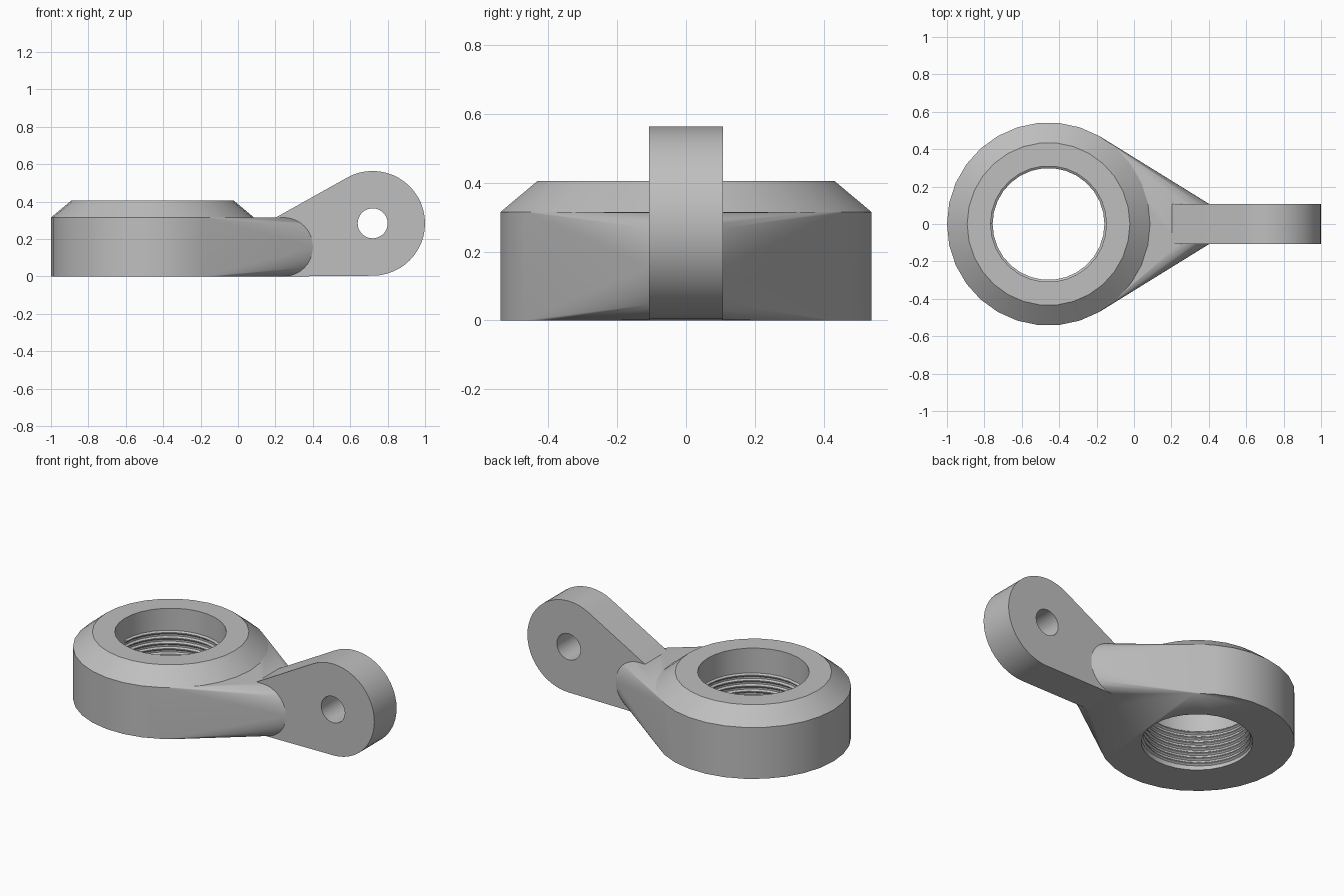
import bpy, bmesh
from math import sin, cos, tau, radians

if "Cube" in bpy.data.objects:
    bpy.data.objects.remove(bpy.data.objects["Cube"], do_unlink=True)

CX = -0.457                    # axis of the ring
RING_R, RING_H = 0.543, 0.315  # straight wall of the ring
TOP_R, TOP_H = 0.435, 0.405    # chamfered collar
BORE_R = 0.31
SIDES = 30
HALF_W = 0.108                 # half thickness of the lug

grey = bpy.data.materials.new("plain grey")
grey.use_nodes = True
colour = (0.52, 0.52, 0.52, 1)
grey.diffuse_color = colour
grey.node_tree.nodes["Principled BSDF"].inputs["Base Color"].default_value = colour


def make(name, bm):
    bmesh.ops.recalc_face_normals(bm, faces=bm.faces)
    mesh = bpy.data.meshes.new(name)
    bm.to_mesh(mesh)
    bm.free()
    mesh.materials.append(grey)
    ob = bpy.data.objects.new(name, mesh)
    bpy.context.collection.objects.link(ob)
    return ob


def upright(r, z, n=SIDES):
    return [(CX + r * cos(tau * i / n), r * sin(tau * i / n), z) for i in range(n)]


def crosswise(x, z, r, y, n=48):
    return [(x + r * cos(tau * i / n), y, z + r * sin(tau * i / n)) for i in range(n)]


def hull(name, points):
    bm = bmesh.new()
    for p in points:
        bm.verts.new(p)
    res = bmesh.ops.convex_hull(bm, input=bm.verts)
    spare = {v for v in res["geom_interior"] + res["geom_unused"]
             if isinstance(v, bmesh.types.BMVert)}
    bmesh.ops.delete(bm, geom=list(spare), context="VERTS")
    bmesh.ops.dissolve_limit(bm, angle_limit=radians(0.1), verts=bm.verts, edges=bm.edges)
    return make(name, bm)


def cut(target, cutter):
    cutter.hide_render = True
    mod = target.modifiers.new("hole", "BOOLEAN")
    mod.operation, mod.solver, mod.object = "DIFFERENCE", "EXACT", cutter
    bpy.context.view_layer.objects.active = target
    bpy.ops.object.modifier_apply(modifier=mod.name)
    bpy.data.objects.remove(cutter, do_unlink=True)


def discs(x, z, r, half):
    return crosswise(x, z, r, -half) + crosswise(x, z, r, half)


# Ring body flowing into the root of the lug
root = discs(0.243, RING_H / 2, RING_H / 2, HALF_W)
body = hull("ring_body", upright(RING_R, 0) + upright(RING_R, RING_H) + root)
cut(body, hull("bore_cutter", upright(BORE_R, -0.1) + upright(BORE_R, 0.6)))

# Lug with its pin hole
lug = hull("lug", root + discs(0.72, 0.284, 0.28, HALF_W))
cut(lug, hull("pin_cutter", discs(0.72, 0.284, 0.08, 0.3)))

# Chamfered collar on top of the ring
bm = bmesh.new()
loops = [[bm.verts.new(p) for p in upright(r, z)]
         for r, z in ((RING_R, RING_H), (TOP_R, TOP_H), (BORE_R, TOP_H), (BORE_R, RING_H))]
for a, b in zip(loops, loops[1:]):
    for i in range(SIDES):
        j = (i + 1) % SIDES
        bm.faces.new((a[i], a[j], b[j], b[i]))
collar = make("collar", bm)

# Helical thread in the lower bore
PITCH, TURNS = 0.033, 7.5
bm = bmesh.new()
sections = []
for i in range(int(TURNS * SIDES) + 1):
    t, z = tau * i / SIDES, 0.016 + PITCH * i / SIDES
    sections.append([bm.verts.new((CX + r * cos(t), r * sin(t), z + dz))
                     for r, dz in ((0.314, -0.014), (0.299, -0.003),
                                   (0.299, 0.003), (0.314, 0.014))])
for a, b in zip(sections, sections[1:]):
    for k in range(4):
        m = (k + 1) % 4
        bm.faces.new((a[k], a[m], b[m], b[k]))
bm.faces.new(sections[0])
bm.faces.new(sections[-1])
thread = make("thread", bm)

# Smooth round walls, crisp edges
bpy.ops.object.select_all(action="DESELECT")
for ob in (body, lug, collar, thread):
    ob.select_set(True)
bpy.context.view_layer.objects.active = body
bpy.ops.object.shade_smooth_by_angle(angle=radians(30))
